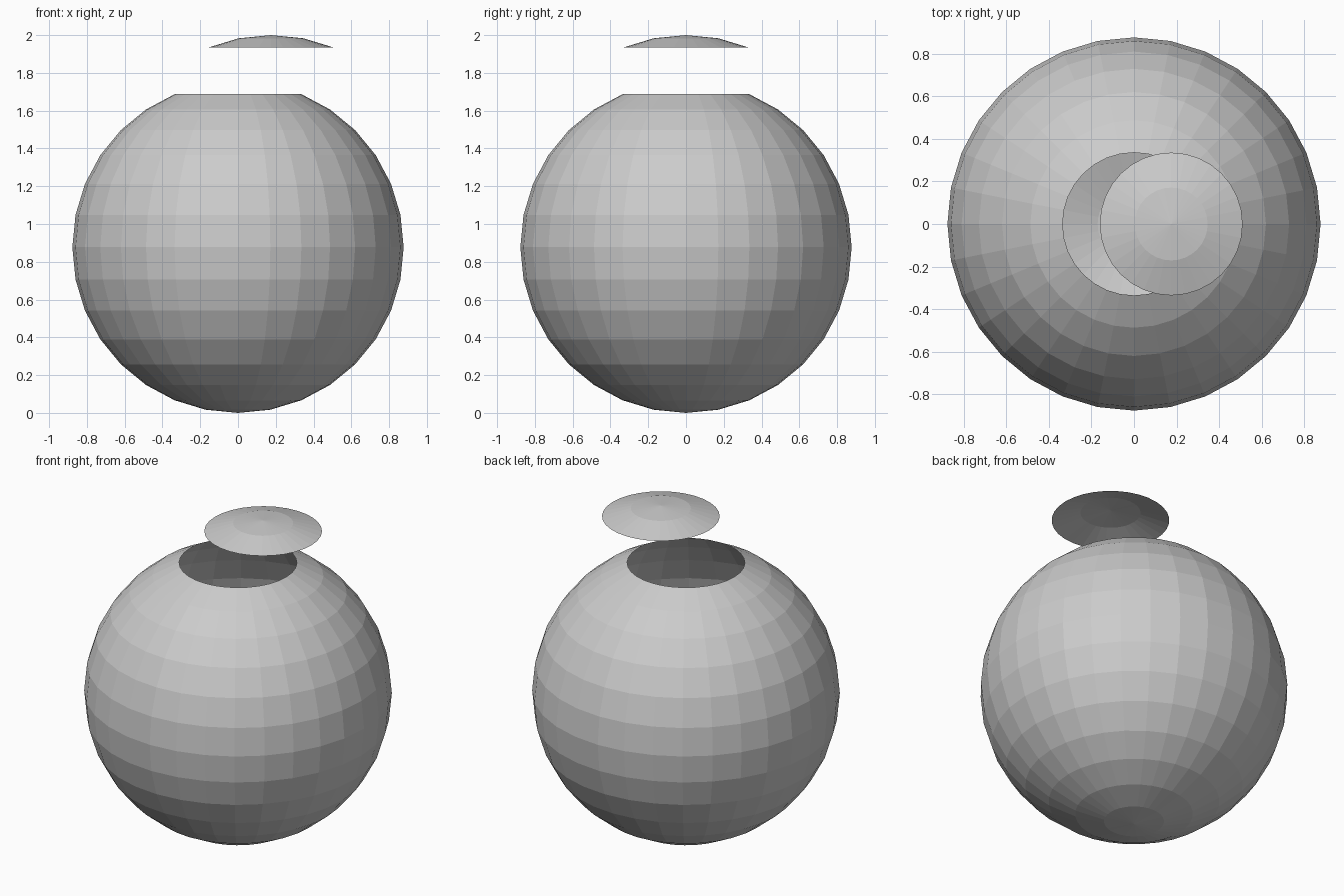
import bpy, bmesh

if "Cube" in bpy.data.objects:
    bpy.data.objects.remove(bpy.data.objects["Cube"])

R = 0.877          # sphere radius
CUT = R * 0.9      # height above centre between the opening ring and the next ring down


def sphere_part(name, keep, location):
    """Open shell made of the sphere faces whose centre height passes keep()."""
    bm = bmesh.new()
    bmesh.ops.create_uvsphere(bm, u_segments=32, v_segments=16, radius=R)
    drop = [f for f in bm.faces if not keep(f.calc_center_median().z)]
    bmesh.ops.delete(bm, geom=drop, context='FACES')
    mesh = bpy.data.meshes.new(name)
    bm.to_mesh(mesh)
    bm.free()
    obj = bpy.data.objects.new(name, mesh)
    obj.location = location
    bpy.context.collection.objects.link(obj)
    return obj


# Round body with an open top
THRESH = R * 0.93
sphere_part("body", lambda z: z < THRESH, (0, 0, R))

# Cut-off cap, lifted and shifted sideways
sphere_part("lid", lambda z: z > THRESH, (0.175, 0, 2 - R))
